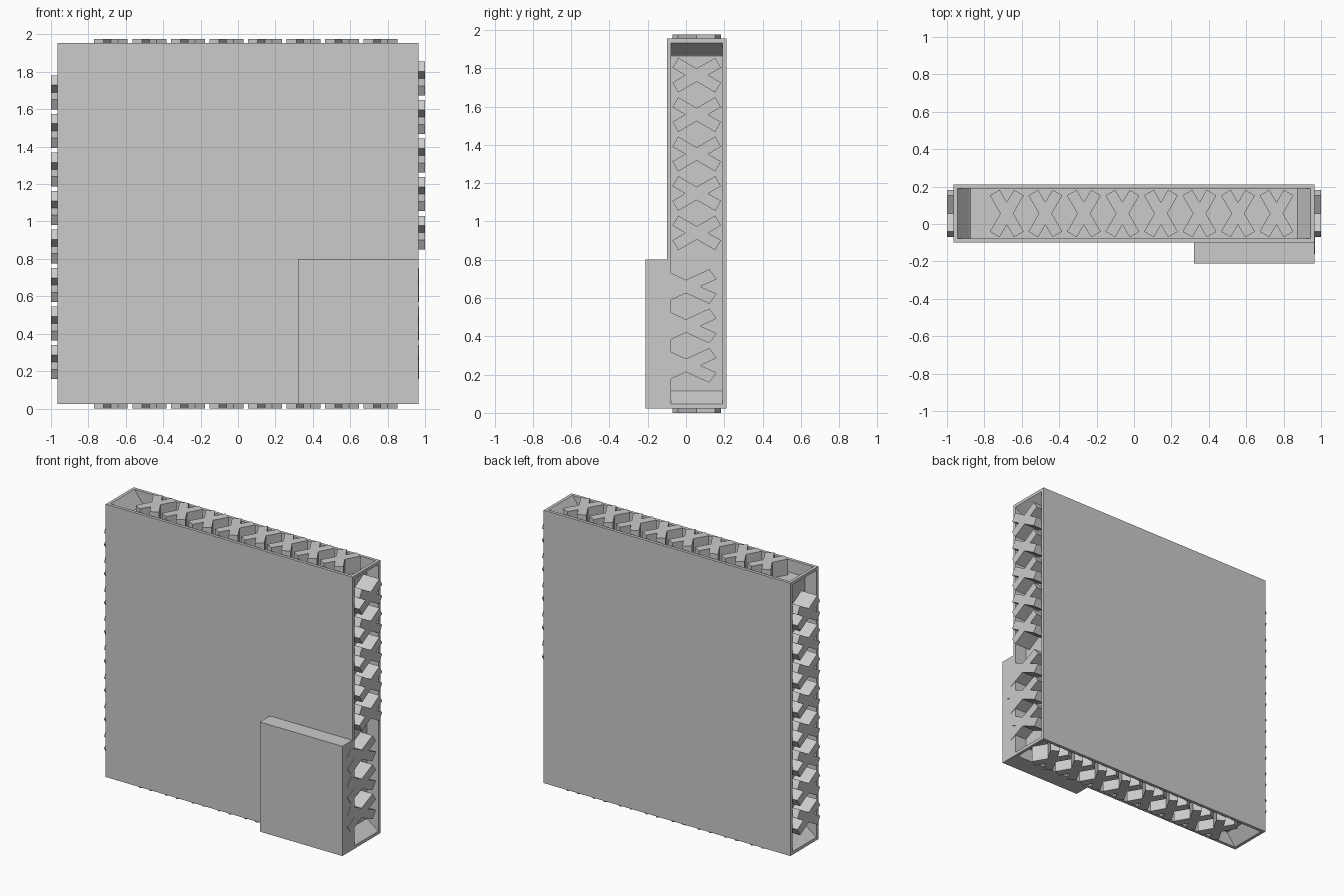
import bpy, bmesh
from math import sin, cos, radians
from mathutils import Vector

if "Cube" in bpy.data.objects:
    bpy.data.objects.remove(bpy.data.objects["Cube"])

CY = 0.056          # middle of the body depth
STEP = 0.206        # spacing of the cross braces
RECESS = 0.09       # depth of the side channels


def finish(bm, name):
    bmesh.ops.recalc_face_normals(bm, faces=bm.faces)
    me = bpy.data.meshes.new(name)
    bm.to_mesh(me)
    bm.free()
    ob = bpy.data.objects.new(name, me)
    bpy.context.collection.objects.link(ob)
    return ob


def box(lo, hi):
    bm = bmesh.new()
    bmesh.ops.create_cube(bm, size=1)
    for v in bm.verts:
        v.co = Vector([l + (c + 0.5) * (h - l) for l, h, c in zip(lo, hi, v.co)])
    return bm


def cross_outline(a=radians(30), half=0.129, w=0.03):
    """12-point outline of two crossing bars; u runs along the row, v across it."""
    pts = []
    notches = [(w / cos(a), 0), (0, w / sin(a)), (-w / cos(a), 0), (0, -w / sin(a))]
    for notch, su, sv, order in zip(notches, (1, -1, -1, 1), (1, 1, -1, -1),
                                    ((1, -1), (-1, 1), (1, -1), (-1, 1))):
        pts.append(notch)
        for k in order:
            pts.append((su * (half * sin(a) + k * w * cos(a)),
                        sv * (half * cos(a) - k * w * sin(a))))
    return pts


def cross_row(name, axis, inner, outer, centres, cy=CY, stretch=1.0):
    """Row of crosses on a side facing the given axis ('x' or 'z')."""
    bm = bmesh.new()
    for c in centres:
        rings = []
        for d in (inner, outer):
            ring = []
            for u, v in cross_outline():
                y = cy + v * stretch
                ring.append(bm.verts.new((d, y, c + u) if axis == 'x' else (c + u, y, d)))
            rings.append(ring)
        a, b = rings
        bm.faces.new(a)
        bm.faces.new(b)
        for i in range(12):
            j = (i + 1) % 12
            bm.faces.new((a[i], a[j], b[j], b[i]))
    return finish(bm, name)


# Panel body with a framed, taper-ended channel on each narrow side
bm = box((-0.965, -0.10, 0.024), (0.965, 0.212, 1.954))
bm.normal_update()
sides = [f for f in bm.faces if abs(f.normal.y) < 0.5]
bmesh.ops.inset_individual(bm, faces=sides, thickness=0.031)
bm.normal_update()
for f in sides:
    n = f.normal.copy()
    mid = f.calc_center_median()
    floor = bmesh.ops.extrude_discrete_faces(bm, faces=[f])['faces'][0]
    for v in floor.verts:
        off = v.co - mid
        run = Vector((off.x, 0, off.z)).normalized()
        v.co -= n * RECESS + run * 0.067
finish(bm, "panel_body")

# Raised block on the front lower right corner
finish(box((0.32, -0.212, 0.024), (0.965, -0.10, 0.80)), "corner_block")

# Cross braces along the four narrow sides
along_x = [-0.68 + STEP * i for i in range(8)]
along_z = [1.69 - STEP * i for i in range(8)]
cross_row("top_braces", 'z', 1.954 - RECESS, 1.976, along_x)
cross_row("bottom_braces", 'z', 0.024 + RECESS, 0.0, along_x)
cross_row("left_braces", 'x', -0.965 + RECESS, -1.0, along_z)
cross_row("right_upper_braces", 'x', 0.965 - RECESS, 1.0,
          [1.764 - STEP * i for i in range(5)])

# Wider, nearly flush braces beside the block
cross_row("right_lower_braces", 'x', 0.965 - RECESS, 0.968,
          along_z[5:], cy=0.0, stretch=1.26)
